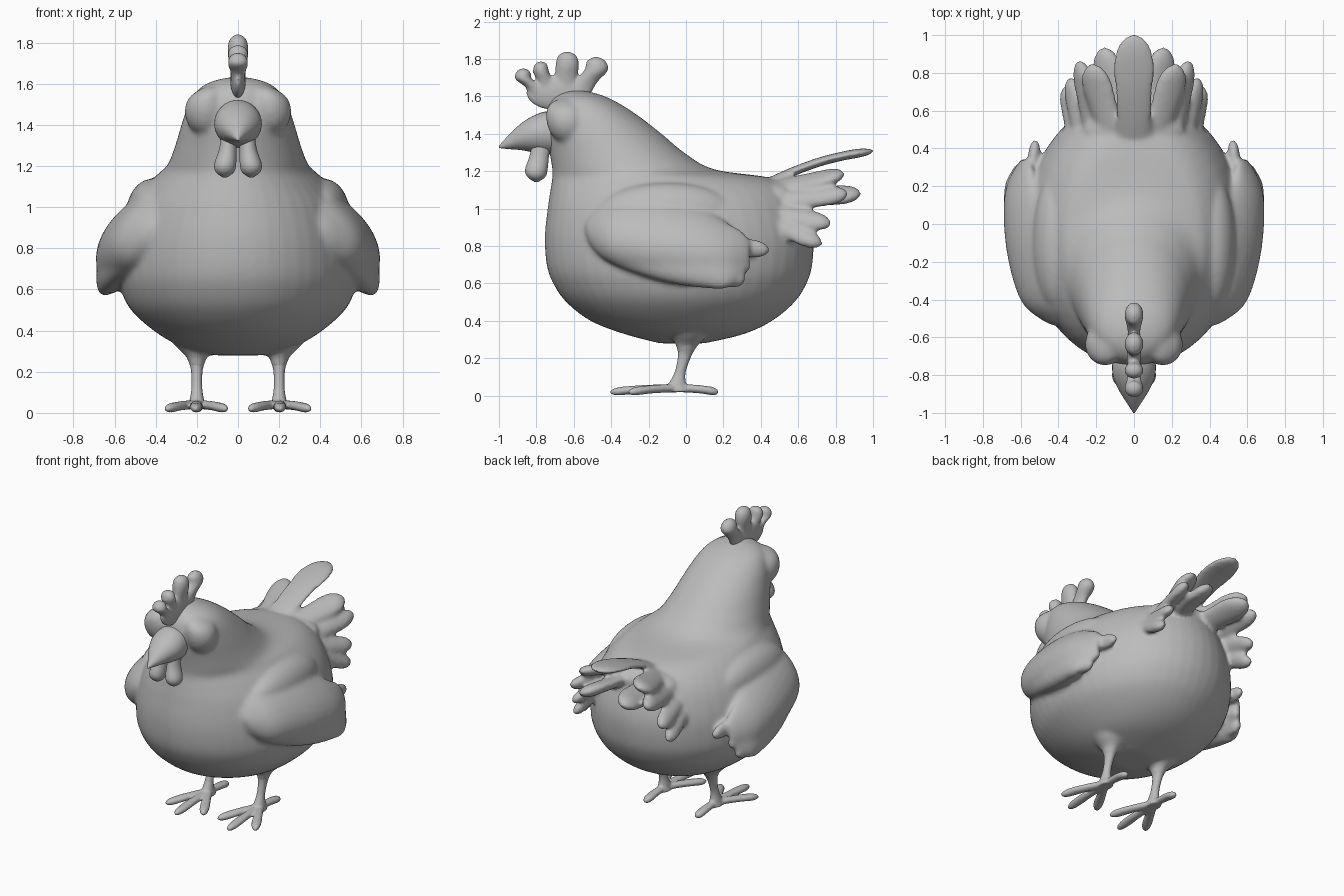
import bpy, bmesh, math
from mathutils import Vector

cube = bpy.data.objects.get("Cube")
if cube:
    bpy.data.objects.remove(cube, do_unlink=True)

grey = bpy.data.materials.new("plain grey")
grey.use_nodes = True
grey.diffuse_color = (0.5, 0.5, 0.5, 1)
grey.node_tree.nodes["Principled BSDF"].inputs["Base Color"].default_value = (0.5, 0.5, 0.5, 1)

X, Y, Z = Vector((1, 0, 0)), Vector((0, 1, 0)), Vector((0, 0, 1))


def spline(keys, steps=5):
    """Smooth curve through key tuples (Catmull-Rom)."""
    k = [keys[0]] + list(keys) + [keys[-1]]
    out = []
    for i in range(1, len(k) - 2):
        for s in range(steps):
            t = s / steps
            out.append([0.5 * (2 * b + (c - a) * t + (2 * a - 5 * b + 4 * c - d) * t * t
                               + (3 * b - a - 3 * c + d) * t ** 3)
                        for a, b, c, d in zip(*k[i - 1:i + 3])])
    return out + [list(keys[-1])]


def loft(bm, keys, u, v, mirror=False, warp=None, sides=32):
    """Skin of ellipses; each key is x, y, z, radius along u, radius along v."""
    for sign in ((1, -1) if mirror else (1,)):
        rings = []
        for x, y, z, a, b in spline(keys):
            ring = []
            for i in range(sides):
                t = 2 * math.pi * i / sides
                p = Vector((x, y, z)) + u * max(a, .002) * math.cos(t) + v * max(b, .002) * math.sin(t)
                if warp:
                    p = warp(p)
                p.x *= sign
                ring.append(bm.verts.new(p))
            rings.append(ring)
        for r, q in zip(rings, rings[1:]):
            for i in range(sides):
                j = (i + 1) % sides
                bm.faces.new((r[i], r[j], q[j], q[i]))
        bm.faces.new(rings[0])
        bm.faces.new(rings[-1])


def ball(bm, centre, size, mirror=False):
    """Ellipsoid, stacked along z."""
    n = 8
    keys = []
    for i in range(n + 1):
        t = math.pi * i / n
        keys.append((centre[0], centre[1], centre[2] - size[2] * math.cos(t),
                     size[0] * math.sin(t), size[1] * math.sin(t)))
    loft(bm, keys, X, Y, mirror)


def feather(bm, base, tip, width, thick, tilt=0, sag=0, mirror=True, root=.5):
    """Flat round-ended blade from base to tip, rolled by tilt degrees."""
    base, tip = Vector(base), Vector(tip)
    along = (tip - base).normalized()
    a = math.radians(tilt)
    u = Vector((math.cos(a), 0, -math.sin(a)))
    u = (u - along * u.dot(along)).normalized()
    v = along.cross(u)
    keys = []
    for t, w in ((0, root), (.25, (root + .9) / 2), (.5, .93), (.7, 1), (.85, .86), (.95, .52), (1, .05)):
        p = base.lerp(tip, t) + Z * sag * math.sin(math.pi * t)
        keys.append((*p, width * w, thick * min(1, w * 1.3)))
    loft(bm, keys, u, v, mirror)


def finish(bm, name, voxel=None, relax=6):
    """Turn the mesh into a smooth object, optionally fusing its pieces."""
    bmesh.ops.recalc_face_normals(bm, faces=bm.faces)
    mesh = bpy.data.meshes.new(name)
    bm.to_mesh(mesh)
    bm.free()
    mesh.materials.append(grey)
    mesh.polygons.foreach_set("use_smooth", [True] * len(mesh.polygons))
    ob = bpy.data.objects.new(name, mesh)
    bpy.context.collection.objects.link(ob)
    if voxel:
        m = ob.modifiers.new("fuse", 'REMESH')
        m.mode, m.voxel_size, m.use_smooth_shade = 'VOXEL', voxel, True
        s = ob.modifiers.new("soften", 'SMOOTH')
        s.factor, s.iterations = 0.5, relax


# Body: height, front y, back y, half width
bm = bmesh.new()
outline = [(.28, -.14, .1, .12), (.33, -.33, .31, .29), (.4, -.51, .46, .41), (.5, -.64, .58, .52),
           (.6, -.71, .645, .57), (.7, -.745, .675, .585), (.85, -.755, .68, .57), (1, -.74, .64, .52),
           (1.1, -.725, .58, .45), (1.165, -.715, .45, .385), (1.21, -.715, .15, .34),
           (1.3, -.73, -.01, .305), (1.4, -.75, -.13, .275), (1.5, -.75, -.26, .24),
           (1.57, -.725, -.37, .195), (1.61, -.68, -.46, .13), (1.63, -.62, -.54, .05)]
loft(bm, [(0, (f + b) / 2, z, w, (b - f) / 2) for z, f, b, w in outline], X, Y, sides=48)


# Wings: curved to hug the body
def hug(p):
    d = p.z - .7
    p.x += .7 - (1.3 * d * d if d > 0 else .4 * d)
    return p


# y, middle z, half height, half thickness, inward shift
wing = [(-.54, .9, .02, .02, .23), (-.51, .9, .1, .08, .175), (-.43, .905, .18, .11, .085),
        (-.3, .9, .235, .13, .035), (-.1, .855, .25, .13, .005), (.1, .79, .215, .11, .005),
        (.22, .75, .175, .07, .03), (.3, .755, .125, .04, .07), (.34, .76, .07, .015, .1)]
loft(bm, [(-s - t, y, z, t, h) for y, z, h, t, s in wing], X, Z, mirror=True, warp=hug)
feather(bm, (.56, .12, .82), (.52, .45, .775), .05, .03, 90)
feather(bm, (.6, .1, .72), (.58, .35, .69), .05, .03, 90)
feather(bm, (.63, .08, .64), (.61, .32, .62), .05, .03, 90)

# Shoulders filling the fold above each wing
ball(bm, (.41, -.1, .98), (.13, .36, .16), True)

# Tail fan: middle feather, then pairs from top to bottom
feather(bm, (0, .42, 1.13), (0, 1.01, 1.31), .11, .024, sag=.03, mirror=False, root=.8)
feather(bm, (.1, .42, 1.1), (.23, .85, 1.185), .085, .035, 20, root=.9)
feather(bm, (.08, .42, 1.05), (.16, .94, 1.08), .088, .04, 25, root=.9)
feather(bm, (.2, .4, 1.03), (.29, .87, 1.08), .065, .038, 45, root=1)
feather(bm, (.26, .38, 1.0), (.34, .78, .915), .06, .035, 50, root=1)
feather(bm, (.3, .36, .97), (.365, .73, .805), .055, .035, 60, root=1)
ball(bm, (0, .49, 1.07), (.27, .13, .09))

# Brow and cheek mounds, tapering down to the cheek
loft(bm, [(.15, -.62, 1.34, .03, .03), (.155, -.63, 1.39, .08, .085), (.155, -.635, 1.46, .105, .11),
          (.15, -.64, 1.53, .09, .105), (.13, -.64, 1.575, .05, .07), (.12, -.63, 1.595, .01, .01)],
     X, Y, mirror=True)

# Thighs flaring into the belly
loft(bm, [(.2, .02, .4, .16, .16), (.2, .015, .32, .1, .1), (.2, .005, .27, .05, .06),
          (.2, -.005, .22, .034, .042)], X, Y, mirror=True)
finish(bm, "body_wings_and_tail", .013, 10)

# Comb: solid crest with four knobs
bm = bmesh.new()
ball(bm, (0, -.69, 1.62), (.038, .165, .095))
for y0, y1, z1, r in ((-.76, -.87, 1.71, .045), (-.73, -.775, 1.75, .042),
                      (-.65, -.635, 1.785, .062), (-.6, -.48, 1.755, .064)):
    loft(bm, [(0, y0, 1.58, .03, r * 1.2), (0, (y0 + y1) / 2, (1.59 + z1) / 2, .036, r),
              (0, y1, z1 - .015, .05, r), (0, y1, z1 + r * .55, .038, r * .78),
              (0, y1, z1 + r * .9, .008, .01)], X, Y)
finish(bm, "comb", .009, 8)

# Beak
bm = bmesh.new()
loft(bm, [(0, -.66, 1.4, .1, .11), (0, -.74, 1.405, .115, .115), (0, -.81, 1.4, .11, .1),
          (0, -.88, 1.385, .08, .072), (0, -.94, 1.36, .043, .042), (0, -1, 1.33, .004, .006)], X, Z)
finish(bm, "beak")

# Wattles
bm = bmesh.new()
loft(bm, [(.045, -.77, 1.36, .035, .05), (.05, -.785, 1.28, .042, .052), (.062, -.8, 1.21, .053, .06),
          (.064, -.8, 1.17, .044, .048), (.064, -.8, 1.143, .008, .01)], X, Y, mirror=True)
finish(bm, "wattles")

# Shanks and toes
bm = bmesh.new()
loft(bm, [(.2, .01, .29, .06, .06), (.2, -.005, .22, .031, .038), (.2, -.03, .13, .026, .03),
          (.2, -.045, .07, .034, .045), (.2, -.05, .02, .045, .07)], X, Y, mirror=True)
for x, y in ((.205, -.41), (.055, -.31), (.35, -.31), (.2, .175)):
    feather(bm, (.2, -.04, .04), (x, y, .018), .032, .022, sag=.006, root=.8)
finish(bm, "legs_and_feet", .008, 3)
